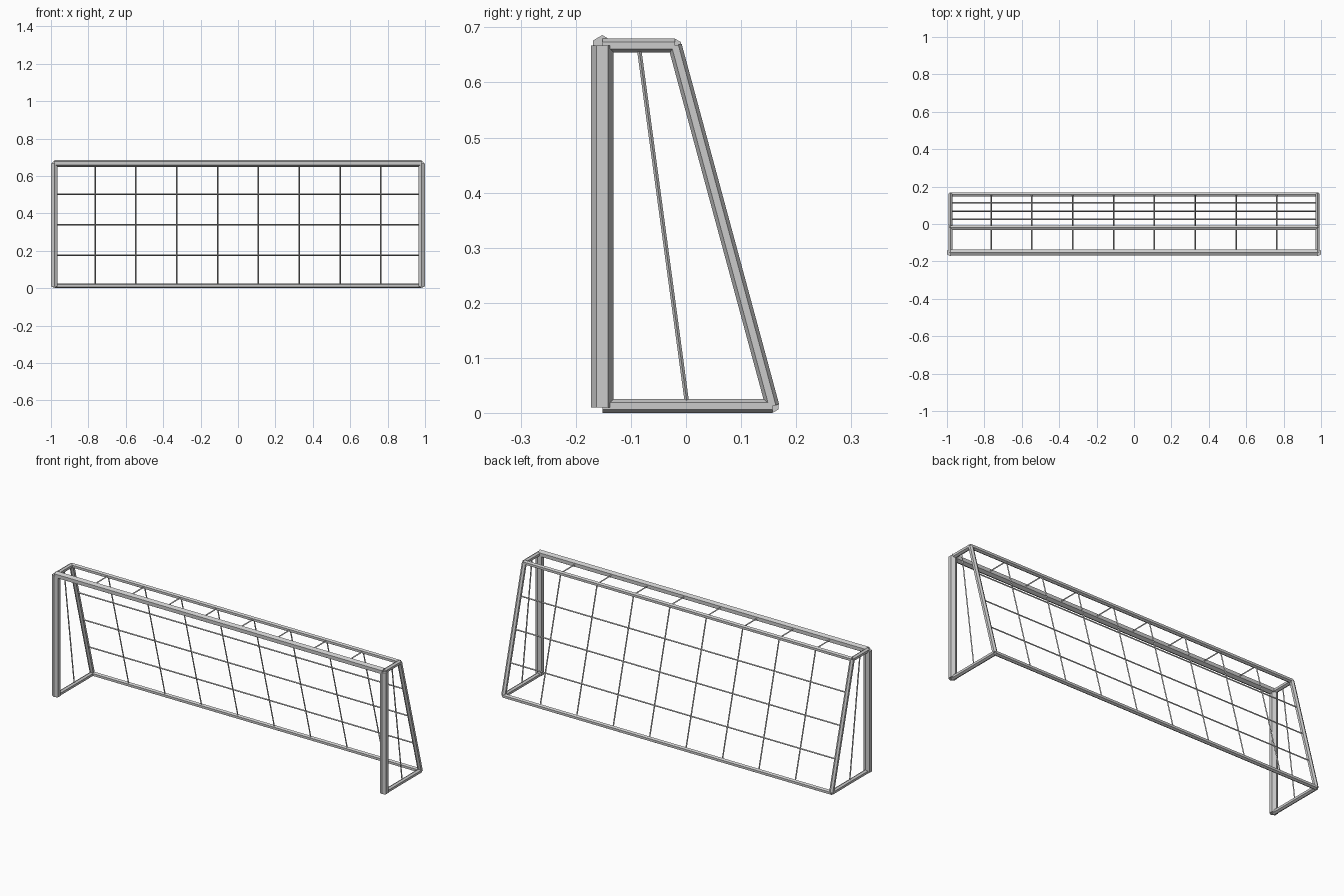
import bpy
from mathutils import Vector

if "Cube" in bpy.data.objects:
    bpy.data.objects.remove(bpy.data.objects["Cube"])

W = 0.982                               # half width to bar centres
FRONT, RIDGE, BACK = -0.152, -0.02, 0.157   # y of front, top back, bottom back
LOW, HIGH = 0.0125, 0.667               # z of bottom and top bars


def bar(name, a, b, r, sides=6):
    """Straight flat-faced tube between two points."""
    a, b = Vector(a), Vector(b)
    d = b - a
    bpy.ops.mesh.primitive_cylinder_add(
        vertices=sides, radius=r, depth=d.length, location=(a + b) / 2,
        rotation=d.to_track_quat('Z', 'Y').to_euler())
    bpy.context.object.name = name


POST, FRAME, CORD = 0.0205, 0.0125, 0.004

# Front crossbar and back rails
bar("crossbar", (-W, FRONT, HIGH), (W, FRONT, HIGH), 0.019)
bar("top_back_rail", (-W, RIDGE, HIGH), (W, RIDGE, HIGH), FRAME)
bar("bottom_back_rail", (-W, BACK, LOW), (W, BACK, LOW), FRAME)

# Side frames, each with one net cord
for side, s in (("left", -1), ("right", 1)):
    x = s * W
    bar(side + "_post", (x, FRONT, 0.01), (x, FRONT, HIGH), POST)
    bar(side + "_top_bar", (x, FRONT, HIGH), (x, RIDGE, HIGH), FRAME)
    bar(side + "_bottom_bar", (x, FRONT, LOW), (x, BACK, LOW), FRAME)
    bar(side + "_back_stay", (x, BACK, LOW), (x, RIDGE, HIGH), FRAME)
    bar(side + "_net_cord", (x, (FRONT + BACK) / 2, LOW),
        (x, (FRONT + RIDGE) / 2, HIGH), CORD, 4)

# Net cords running back over the top and down the slope
for i in range(1, 9):
    x = -W + 2 * W * i / 9
    bar(f"net_top_cord_{i}", (x, FRONT, HIGH), (x, RIDGE, HIGH), CORD, 4)
    bar(f"net_back_cord_{i}", (x, BACK, LOW), (x, RIDGE, HIGH), CORD, 4)

# Horizontal net cords across the slope
for i in range(1, 4):
    t = i / 4
    y, z = BACK + (RIDGE - BACK) * t, LOW + (HIGH - LOW) * t
    bar(f"net_cross_cord_{i}", (-W, y, z), (W, y, z), CORD, 4)
